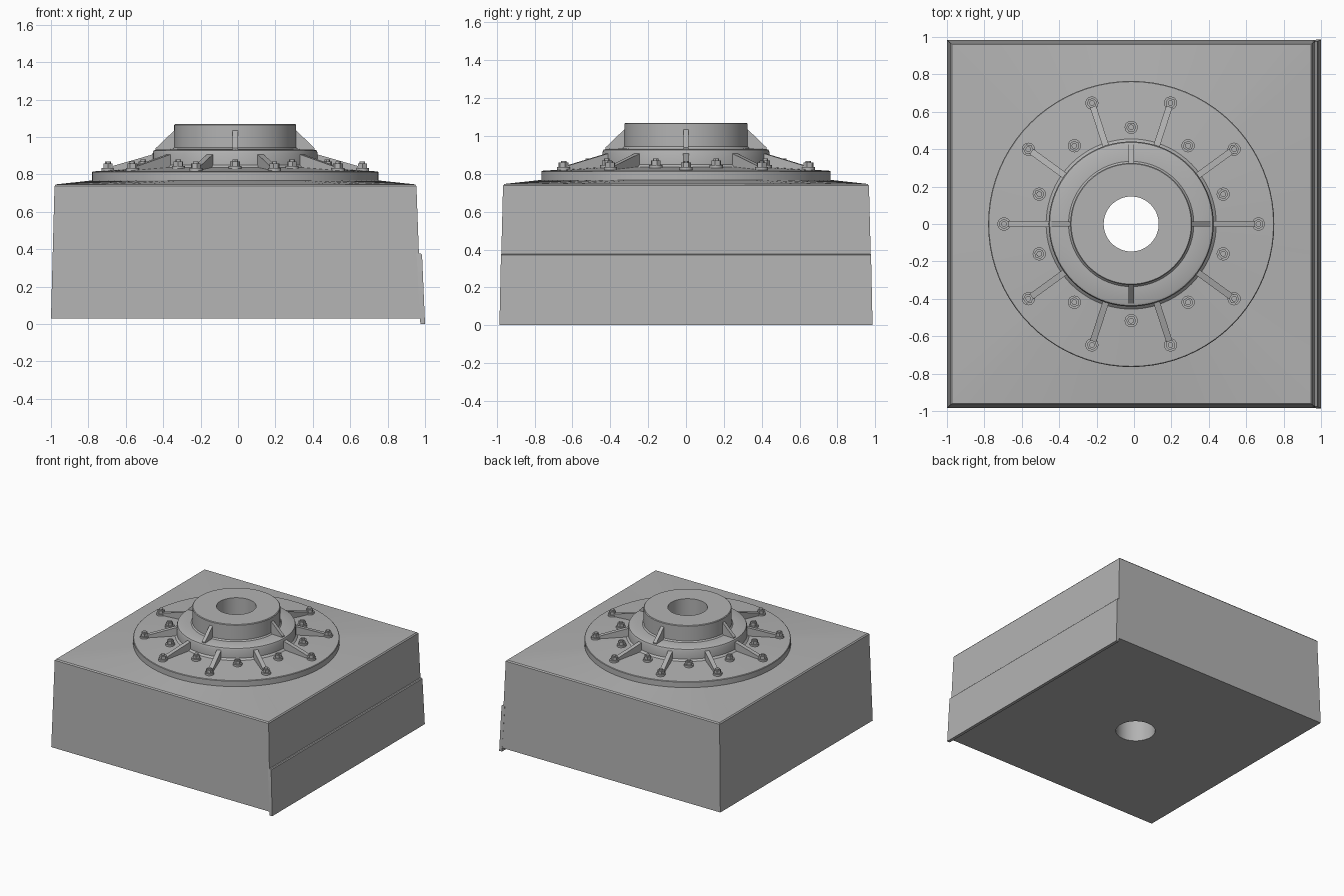
import bpy, bmesh
from math import sin, cos, pi, radians
from mathutils import Matrix, Vector

cube = bpy.data.objects.get("Cube")
if cube:
    bpy.data.objects.remove(cube, do_unlink=True)

CX = -0.015      # centre of the round parts
SEG = 80
HOLE = 0.147

grey = bpy.data.materials.new("cast_grey")
grey.use_nodes = True
grey.diffuse_color = (0.45, 0.45, 0.45, 1)
grey.node_tree.nodes["Principled BSDF"].inputs["Base Color"].default_value = grey.diffuse_color


def finish(bm, name, angle=30):
    bmesh.ops.recalc_face_normals(bm, faces=bm.faces)
    mesh = bpy.data.meshes.new(name)
    bm.to_mesh(mesh)
    bm.free()
    obj = bpy.data.objects.new(name, mesh)
    bpy.context.collection.objects.link(obj)
    mesh.materials.append(grey)
    bpy.ops.object.select_all(action='DESELECT')
    obj.select_set(True)
    bpy.context.view_layer.objects.active = obj
    bpy.ops.object.shade_smooth_by_angle(angle=radians(angle))
    return obj


def circle(r, z):
    return [(CX + r * cos(2 * pi * i / SEG), r * sin(2 * pi * i / SEG), z) for i in range(SEG)]


def rectangle(x0, x1, y0, y1, z):
    pts = []
    for i in range(SEG):
        c, s = cos(2 * pi * i / SEG), sin(2 * pi * i / SEG)
        m = max(abs(c), abs(s))
        pts.append(((x0 + x1) / 2 + c / m * (x1 - x0) / 2,
                    (y0 + y1) / 2 + s / m * (y1 - y0) / 2, z))
    return pts


def loft(bm, rings):
    loops = [[bm.verts.new(p) for p in ring] for ring in rings]
    for a, b in zip(loops, loops[1:]):
        for i in range(SEG):
            j = (i + 1) % SEG
            bm.faces.new((a[i], a[j], b[j], b[i]))


def prism(bm, profile, width, angle):
    """Upright plate with an (r, z) outline, turned about the hub axis."""
    turn = Matrix.Translation((CX, 0, 0)) @ Matrix.Rotation(angle, 4, 'Z')
    sides = [[bm.verts.new(turn @ Vector((r, y, z))) for r, z in profile]
             for y in (-width / 2, width / 2)]
    bm.faces.new(sides[0])
    bm.faces.new(sides[1][::-1])
    n = len(profile)
    for i in range(n):
        j = (i + 1) % n
        bm.faces.new((sides[0][i], sides[0][j], sides[1][j], sides[1][i]))


def post(bm, r, angle, radius, z0, z1, sides):
    place = Matrix.Translation((CX + r * cos(angle), r * sin(angle), (z0 + z1) / 2))
    bmesh.ops.create_cone(bm, cap_ends=True, segments=sides, radius1=radius,
                          radius2=radius, depth=z1 - z0,
                          matrix=place @ Matrix.Rotation(angle, 4, 'Z'))


def flange_z(r):
    return 0.815 + (0.765 - r) * 0.07


# Tapered square block with a bored floor and a gently raised top
bm = bmesh.new()
loft(bm, [circle(HOLE, 0.03),
          rectangle(-1, 0.98, -0.985, 0.985, 0.03),
          rectangle(-0.981, 0.954, -0.967, 0.967, 0.738),
          rectangle(-0.973, 0.946, -0.959, 0.959, 0.747),
          circle(0.765, 0.768)])
finish(bm, "block", 20)

# Skirt plate on the left side, stepping out from the block
bm = bmesh.new()
loft(bm, [rectangle(0.94, 0.975, -0.96, 0.96, 0.0),
          rectangle(0.975, 1.0, -0.986, 0.986, 0.0),
          rectangle(0.955, 0.984, -0.978, 0.978, 0.37),
          rectangle(0.955, 0.978, -0.977, 0.977, 0.376)][1:])
bmesh.ops.contextual_create(bm, geom=[e for e in bm.edges if e.is_boundary and e.verts[0].co.z < 0.1])
bmesh.ops.contextual_create(bm, geom=[e for e in bm.edges if e.is_boundary])
finish(bm, "side_skirt")

# Turned flange, shoulder ring, neck and bore
profile = [(HOLE, 0.03), (HOLE, 1.07), (0.321, 1.07), (0.326, 1.065), (0.326, 0.945),
           (0.335, 0.935), (0.425, 0.932), (0.436, 0.927), (0.441, 0.915),
           (0.441, 0.85), (0.455, flange_z(0.455)), (0.761, 0.816), (0.765, 0.812), (0.765, 0.766)]
bm = bmesh.new()
loft(bm, [circle(r, z) for r, z in profile])
finish(bm, "flange_and_neck")

# Four gussets bracing the neck
bm = bmesh.new()
for k in range(4):
    prism(bm, [(0.31, 0.92), (0.425, 0.92), (0.425, 0.94), (0.326, 1.035), (0.31, 1.035)],
          0.028, k * pi / 2)
finish(bm, "neck_gussets")

# Ten sloping ribs from the shoulder to the outer bolts
bm = bmesh.new()
for k in range(10):
    prism(bm, [(0.43, 0.82), (0.68, 0.81), (0.68, 0.838), (0.43, 0.91)], 0.034, k * pi / 5)
finish(bm, "flange_ribs")

# Washers, hex nuts and stud ends: outer and inner circles
bm = bmesh.new()
for r, start in ((0.68, 0), (0.517, pi / 10)):
    z = flange_z(r)
    for k in range(10):
        a = start + k * pi / 5
        post(bm, r, a, 0.035, z - 0.01, z + 0.014, 20)
        post(bm, r, a, 0.027, z + 0.014, z + 0.038, 6)
        post(bm, r, a, 0.015, z + 0.038, z + 0.048, 12)
finish(bm, "bolts")
